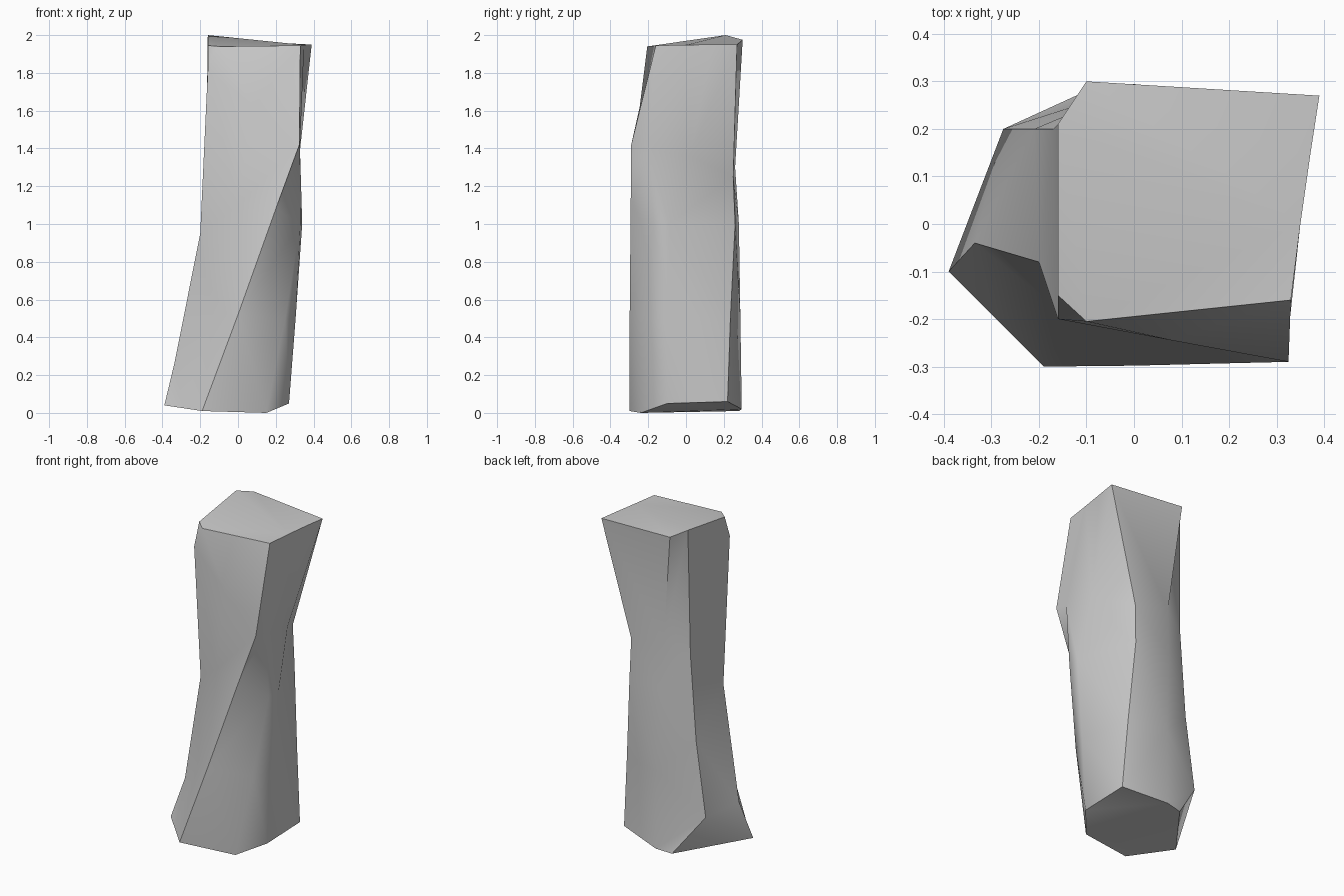
import bpy, bmesh, math

if "Cube" in bpy.data.objects:
    bpy.data.objects.remove(bpy.data.objects["Cube"])

# Corner edges of the twisted stone pillar, each running from base to top,
# listed counter-clockwise starting at the front-left foot
EDGES = [
    # front crease, twisting from left foot to right shoulder
    [(-.19, -.30, .01), (.0, -.298, .52), (.20, -.293, 1.08), (.325, -.29, 1.42), (.33, -.16, 1.945)],
    # front right
    [(.15, -.24, 0), (.25, -.21, .5), (.33, -.17, 1.0), (.328, -.2, 1.4), (.35, .0, 1.948)],
    # right side
    [(.27, -.10, .05), (.305, -.09, .5), (.34, -.09, 1.0), (.325, .02, 1.36), (.37, .14, 1.95)],
    # back right
    [(.27, .22, .06), (.24, .235, .5), (.205, .26, 1.0), (.2, .25, 1.25), (.39, .27, 1.95)],
    # back
    [(.0, .295, .02), (.0, .288, .5), (-.02, .28, 1.0), (-.03, .26, 1.3), (-.10, .30, 1.975)],
    # back left
    [(-.10, .28, .01), (-.275, .20, .25), (-.21, .20, .7), (-.17, .20, 1.23), (-.16, .21, 2.0)],
    # left
    [(-.39, -.10, .04), (-.335, -.04, .27), (-.2, -.08, .95), (-.16, -.2, 1.81), (-.16, -.15, 1.945)],
    # front left
    [(-.29, -.20, .025), (-.13, -.20, .5), (.0, -.21, 1.1), (.08, -.245, 1.62), (-.10, -.205, 1.94)],
]

# Loft the edges into one closed shell
bm = bmesh.new()
cols = [[bm.verts.new(p) for p in edge] for edge in EDGES]
n = len(cols)
for i in range(n):
    a, b = cols[i], cols[(i + 1) % n]
    for k in range(len(a) - 1):
        bm.faces.new((a[k], b[k], b[k + 1], a[k + 1]))
bm.faces.new([c[0] for c in reversed(cols)])
bm.faces.new([c[-1] for c in cols])
bmesh.ops.triangulate(bm, faces=bm.faces[:])
bmesh.ops.recalc_face_normals(bm, faces=bm.faces[:])

mesh = bpy.data.meshes.new("stone_pillar")
bm.to_mesh(mesh)
bm.free()
pillar = bpy.data.objects.new("stone_pillar", mesh)
bpy.context.collection.objects.link(pillar)

# Soft shading with crisp rims
bpy.context.view_layer.objects.active = pillar
pillar.select_set(True)
bpy.ops.object.shade_smooth_by_angle(angle=math.radians(50))
